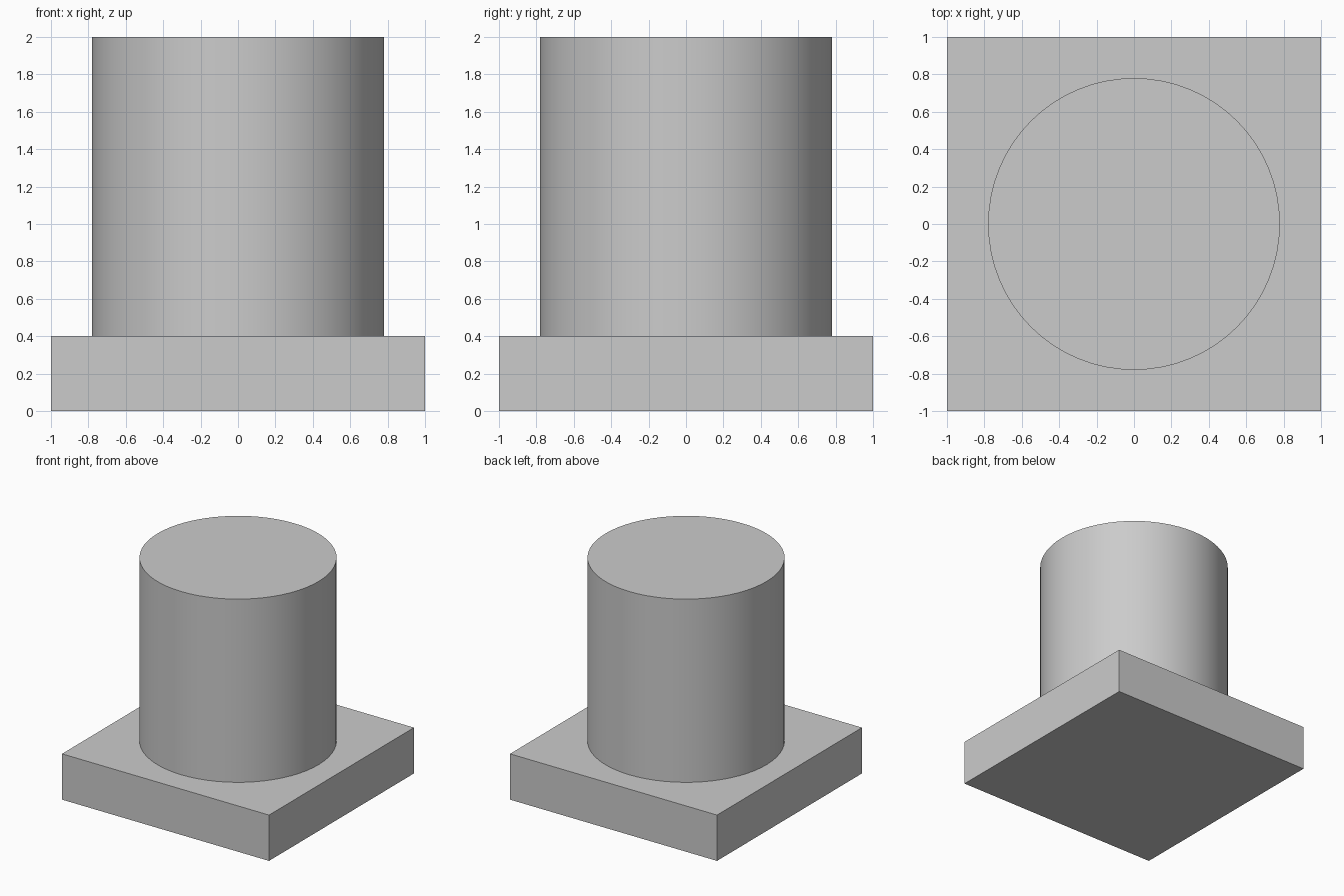
import bpy
import math

default_cube = bpy.data.objects.get("Cube")
if default_cube:
    bpy.data.objects.remove(default_cube, do_unlink=True)

# Single plain grey
grey = bpy.data.materials.new("light grey")
grey.use_nodes = True
colour = (0.6, 0.6, 0.6, 1)
grey.diffuse_color = colour
grey.node_tree.nodes["Principled BSDF"].inputs["Base Color"].default_value = colour

BASE_SIZE = 2.0
BASE_HEIGHT = 0.4
COLUMN_RADIUS = 0.78
COLUMN_HEIGHT = 1.6

# Square base slab
bpy.ops.mesh.primitive_cube_add(size=1, location=(0, 0, BASE_HEIGHT / 2))
base = bpy.context.object
base.name = "base_slab"
base.scale = (BASE_SIZE, BASE_SIZE, BASE_HEIGHT)
bpy.ops.object.transform_apply(location=False, rotation=False, scale=True)
base.data.materials.append(grey)

# Round column standing on the slab
bpy.ops.mesh.primitive_cylinder_add(
    vertices=64, radius=COLUMN_RADIUS, depth=COLUMN_HEIGHT,
    location=(0, 0, BASE_HEIGHT + COLUMN_HEIGHT / 2))
column = bpy.context.object
column.name = "round_column"
column.data.materials.append(grey)
bpy.ops.object.shade_smooth_by_angle(angle=math.radians(30))
